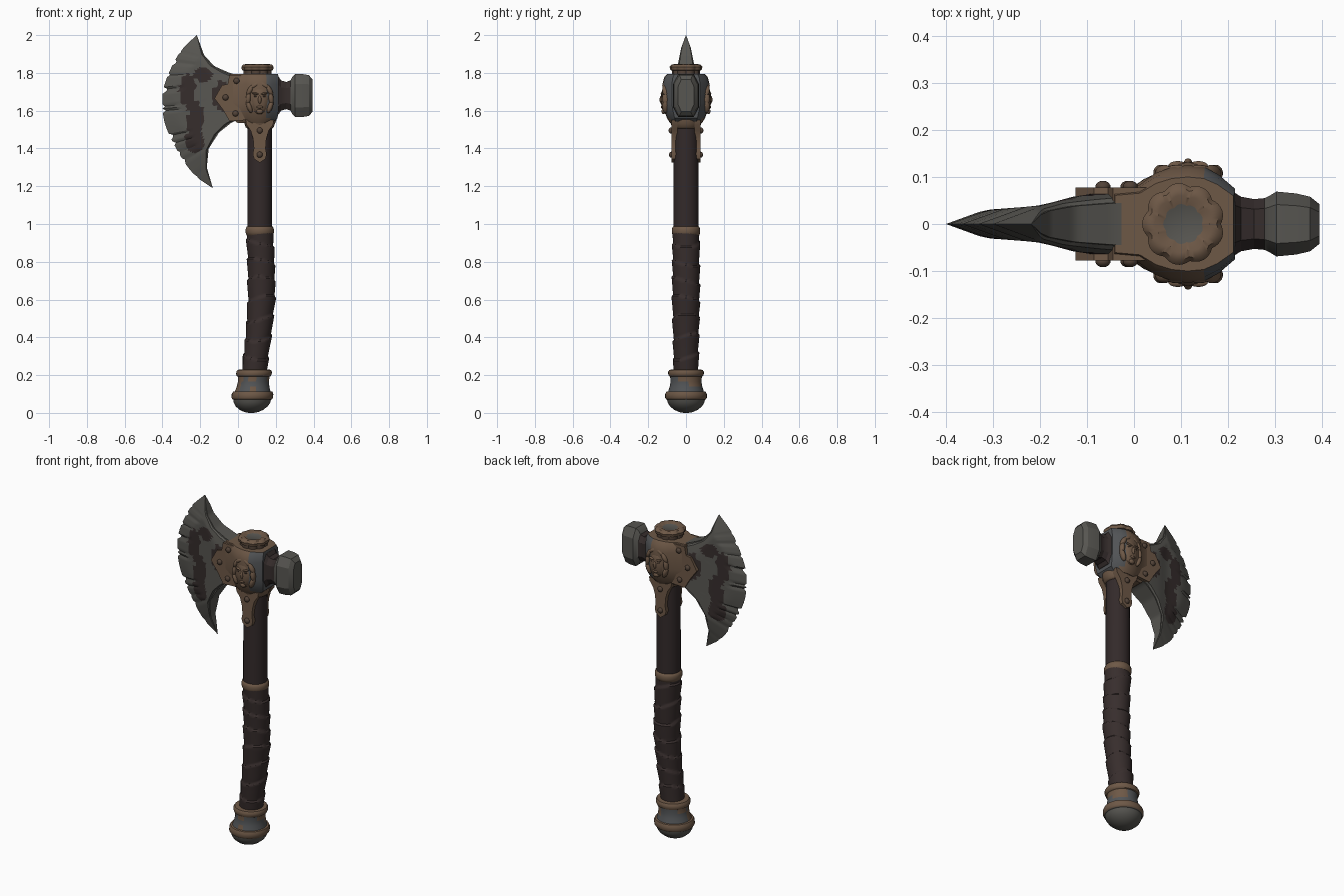
import bpy, bmesh, math, random
from mathutils import Vector, noise

if "Cube" in bpy.data.objects:
    bpy.data.objects.remove(bpy.data.objects["Cube"])

random.seed(4)
COLORS = {
    "steel": (0.095, 0.092, 0.082), "dark_rust": (0.036, 0.026, 0.025),
    "bronze": (0.155, 0.098, 0.062), "dark_wood": (0.033, 0.023, 0.023),
    "leather": (0.039, 0.027, 0.026), "blue_steel": (0.085, 0.09, 0.095),
    "dark_bronze": (0.085, 0.056, 0.04),
}
NAMES = list(COLORS)
MATS = []
for n, c in COLORS.items():
    m = bpy.data.materials.new(n)
    m.diffuse_color = (*c, 1)
    m.use_nodes = True
    m.node_tree.nodes["Principled BSDF"].inputs["Base Color"].default_value = m.diffuse_color
    MATS.append(m)


def finish(name, bm, color, angle=35):
    """bmesh -> object; color is a name or a rule(face centre, normal) -> name"""
    bmesh.ops.recalc_face_normals(bm, faces=bm.faces)
    for f in bm.faces:
        n = color if isinstance(color, str) else color(f.calc_center_median(), f.normal)
        f.material_index = NAMES.index(n)
    me = bpy.data.meshes.new(name)
    bm.to_mesh(me)
    bm.free()
    for m in MATS:
        me.materials.append(m)
    ob = bpy.data.objects.new(name, me)
    bpy.context.collection.objects.link(ob)
    bpy.ops.object.select_all(action='DESELECT')
    ob.select_set(True)
    bpy.context.view_layer.objects.active = ob
    bpy.ops.object.shade_smooth_by_angle(angle=math.radians(angle))
    return ob


def loft(name, rings, color, angle=35):
    bm = bmesh.new()
    vs = [[bm.verts.new(p) for p in r] for r in rings]
    n = len(vs[0])
    for a, b in zip(vs, vs[1:]):
        for i in range(n):
            bm.faces.new((a[i], a[(i + 1) % n], b[(i + 1) % n], b[i]))
    bm.faces.new(vs[0])
    bm.faces.new(vs[-1])
    return finish(name, bm, color, angle)


def circle(cx, z, r, n=28, fn=lambda a: 1):
    return [(cx + r * fn(a) * math.cos(a), r * fn(a) * math.sin(a), z)
            for a in (2 * math.pi * i / n for i in range(n))]


def prism(name, outline, y0, y1, color):
    return loft(name, [[(x, y0, z) for x, z in outline], [(x, y1, z) for x, z in outline]], color)


def blob(name, loc, scale, color, tilt=0):
    bm = bmesh.new()
    bmesh.ops.create_uvsphere(bm, u_segments=14, v_segments=10, radius=1)
    c, s = math.cos(tilt), math.sin(tilt)
    for v in bm.verts:
        p = Vector((v.co.x * scale[0], v.co.y * scale[1], v.co.z * scale[2]))
        v.co = Vector((p.x * c + p.z * s, p.y, p.z * c - p.x * s)) + Vector(loc)
    return finish(name, bm, color, 60)


def lerp_table(t, table):
    for (a, va), (b, vb) in zip(table, table[1:]):
        if t <= b:
            return va + (vb - va) * max(0, (t - a) / (b - a))
    return table[-1][1]


def resample(pts, n, smooth):
    """Even spacing along a polyline, optionally rounded as a spline"""
    P = [Vector(p) for p in pts]
    if smooth:
        Q = [2 * P[0] - P[1]] + P + [2 * P[-1] - P[-2]]
        P = []
        for a, b, c, d in zip(Q, Q[1:], Q[2:], Q[3:]):
            for k in range(8):
                t = k / 8
                P.append(0.5 * (2 * b + (c - a) * t + (2 * a - 5 * b + 4 * c - d) * t * t
                                + (3 * b - a - 3 * c + d) * t ** 3))
        P.append(Q[-2])
    L = [0]
    for a, b in zip(P, P[1:]):
        L.append(L[-1] + (b - a).length)
    tx = [(l, p.x) for l, p in zip(L, P)]
    tz = [(l, p.y) for l, p in zip(L, P)]
    return [Vector((lerp_table(L[-1] * i / n, tx), lerp_table(L[-1] * i / n, tz))) for i in range(n + 1)]


# ---- handle: shaft, leather grip, ring
AXIS = [(0.15, 0.08), (0.3, 0.095), (0.42, 0.11), (0.6, 0.125), (0.8, 0.122), (0.96, 0.115), (2, 0.115)]
loft("shaft", [circle(0.115, z, r) for z, r in ((0.94, .066), (1.2, .066), (1.6, .064))], "dark_wood")


def wrap_ring(z):
    base = lerp_table(z, [(0.2, .062), (0.35, .063), (0.6, .068), (0.95, .067)])
    return circle(lerp_table(z, AXIS), z, base, 32,
                  lambda a: 1 + 0.13 * ((z / 0.1 + 0.22 * math.sin(a + z * 9)) % 1))


loft("leather_grip", [wrap_ring(0.19 + 0.77 * i / 90) for i in range(91)], "leather", 40)
loft("grip_ring", [circle(0.115, z, r) for z, r in
     ((.935, .06), (.94, .07), (.955, .075), (.972, .075), (.985, .07), (.99, .06))], "bronze", 60)

# ---- pommel
PROFILE = [(0, .012), (.004, .035), (.016, .062), (.035, .085), (.055, .097), (.07, .1), (.072, .105),
           (.08, .11), (.1, .11), (.112, .104), (.114, .094), (.14, .086), (.165, .082), (.192, .084),
           (.195, .09), (.205, .094), (.218, .094), (.228, .088), (.23, .06)]


def pommel_color(c, n):
    if c.z < .071:
        return "steel"
    if c.z < .113 or c.z > .193:
        return "bronze"
    return "bronze" if noise.noise(c * 14) > 0.12 else "blue_steel"


loft("pommel", [circle(.07 + z * .07, z, r, 36) for z, r in PROFILE], pommel_color, 40)

# ---- blade: grid between cutting edge and inner edge, with nicks and dark patches
N, S = 84, 18
outer = resample([(-.135, 1.19), (-.23, 1.26), (-.31, 1.37), (-.385, 1.525), (-.4, 1.66),
                  (-.38, 1.765), (-.31, 1.905), (-.22, 2.0)], N, True)
inner = resample([(-.134, 1.192), (-.165, 1.3), (-.155, 1.4), (-.1, 1.485), (-.03, 1.54), (.03, 1.56),
                  (.03, 1.78), (-.045, 1.8), (-.125, 1.835), (-.18, 1.895), (-.218, 2.0)], N, False)
for i in range(8, N - 8):
    if random.random() < 0.22:
        outer[i] = outer[i].lerp(inner[i], random.uniform(.03, .06))
THICK = [(-.4, .03), (-.3, .031), (-.2, .039), (-.13, .058), (-.05, .07), (.1, .072)]
PATCHES = [(-.19, 1.79, .055, .04), (-.265, 1.70, .04, .1), (-.225, 1.55, .042, .1),
           (-.23, 1.44, .05, .06), (-.09, 1.68, .045, .075)]


def blade_color(c, n):
    w = 0.45 * noise.noise(Vector((c.x, 0, c.z)) * 16)
    for x, z, a, b in PATCHES:
        if ((c.x - x) / a) ** 2 + ((c.z - z) / b) ** 2 < 1 + w:
            return "dark_rust"
    return "steel"


bm = bmesh.new()
sides = []
for sg in (-1, 1):
    grid = []
    for i in range(N + 1):
        row = []
        for j in range(S + 1):
            s = j / S
            p = outer[i].lerp(inner[i], s)
            dist = (p - outer[i]).length
            h = min(lerp_table(p.x, THICK), dist * .36, .012 + .2 * (2 - p.y), .01 + .2 * (p.y - 1.19))
            if s > .9:
                h *= .85
            row.append(bm.verts.new((p.x, sg * h, p.y)))
        grid.append(row)
    for i in range(N):
        for j in range(S):
            bm.faces.new((grid[i][j], grid[i + 1][j], grid[i + 1][j + 1], grid[i][j + 1]))
    sides.append(grid)
for i in range(N):
    bm.faces.new((sides[0][i][S], sides[0][i + 1][S], sides[1][i + 1][S], sides[1][i][S]))
bmesh.ops.remove_doubles(bm, verts=bm.verts, dist=1e-5)
finish("axe_blade", bm, blade_color, 30)

# ---- head socket: half plan outline mirrored in y, stacked in z
HALF = [(-.045, .076), (.01, .082), (.045, .108), (.08, .121), (.115, .125), (.15, .121), (.18, .105), (.215, .075)]
PLAN = HALF + [(x, -y) for x, y in reversed(HALF)]


def socket_ring(z, ky, kx=1):
    return [(.1 + (x - .1) * kx, y * ky, z) for x, y in PLAN]


loft("head_socket", [socket_ring(1.535, .68, .7), socket_ring(1.56, .8, .95), socket_ring(1.61, .95),
                     socket_ring(1.64, 1), socket_ring(1.74, 1), socket_ring(1.775, .93),
                     socket_ring(1.795, .8, .97)],
     lambda c, n: "blue_steel" if c.x > .16 else "bronze", 30)
prism("cheek_plate", [(-.045, 1.79), (-.055, 1.74), (-.085, 1.735), (-.125, 1.665), (-.08, 1.605),
                      (-.045, 1.545), (.04, 1.55), (.04, 1.79)], -.078, .078, "bronze")

# ---- scalloped cap
petal = lambda a: 0.93 + 0.09 * abs(math.sin(4.5 * a))
CAP = [(1.78, .074), (1.812, .074), (1.815, .082), (1.832, .086), (1.844, .076), (1.847, .06), (1.838, .042)]
loft("scalloped_cap", [circle(.105, z, r, 72, petal) for z, r in CAP],
     lambda c, n: "dark_bronze" if c.z < 1.814 else ("steel" if c.z < 1.8385 and n.z > .99 else "bronze"), 40)

# ---- hammer poll: chamfered sections along x
def section(x, hy, hz):
    q = [(1, .55), (.6, 1), (-.6, 1), (-1, .55), (-1, -.55), (-.6, -1), (.6, -1), (1, -.55)]
    return [(x, hy * a, 1.68 + hz * b) for a, b in q]


loft("hammer_poll", [section(*s) for s in (
    (.19, .075, .1), (.215, .066, .1), (.228, .058, .08), (.255, .053, .072), (.278, .055, .08),
    (.288, .06, .1), (.303, .069, .113), (.345, .065, .113), (.375, .058, .108), (.395, .042, .085))],
    lambda c, n: "dark_rust" if .217 < c.x < .28 else "steel", 25)

# ---- collar and straps down the shaft
loft("collar", [circle(.115, z, r) for z, r in
     ((1.505, .064), (1.512, .074), (1.53, .08), (1.55, .088), (1.57, .088))], "bronze", 50)
STRAP = [(.075, 1.55), (.07, 1.525), (.048, 1.495), (.035, 1.45), (.031, 1.4), (.037, 1.37), (.03, 1.345)]
strap = [(.115 + x, z) for x, z in STRAP] + [(.115, 1.325)] + [(.115 - x, z) for x, z in reversed(STRAP)]

# ---- parts on both faces: straps, rivets, ornamental mask
for side, sg in (("front", -1), ("back", 1)):
    prism("strap_" + side, strap, sg * .045, sg * .078, "bronze")
    for k, (x, y, z) in enumerate([(-.008, .08, 1.758), (-.066, .08, 1.67), (-.013, .08, 1.585),
                                   (.115, .08, 1.495), (.115, .078, 1.367)]):
        blob(f"rivet_{side}_{k}", (x, sg * y, z), (.016, .012, .016), "dark_bronze")
    blob("mask_face_" + side, (.115, sg * .103, 1.66), (.05, .03, .08), "bronze")
    blob("mask_nose_" + side, (.115, sg * .126, 1.658), (.01, .014, .024), "bronze")
    blob("mask_lips_" + side, (.115, sg * .125, 1.619), (.018, .008, .007), "bronze")
    blob("mask_chin_" + side, (.115, sg * .118, 1.596), (.018, .012, .014), "bronze")
    for mx in (-1, 1):
        tag = f"{side}_{'left' if mx < 0 else 'right'}"
        blob("mask_brow_" + tag, (.115 + mx * .022, sg * .125, 1.69), (.02, .009, .006), "bronze", mx * -.2)
        blob("mask_eye_" + tag, (.115 + mx * .021, sg * .124, 1.676), (.011, .007, .005), "dark_bronze")
        for k, (dx, z, t) in enumerate([(.025, 1.735, -1.0), (.05, 1.71, -.5), (.06, 1.665, -.1), (.055, 1.62, .35)]):
            blob(f"mask_hair_{tag}_{k}", (.115 + mx * dx, sg * .108, z), (.014, .018, .034), "bronze", mx * t)
